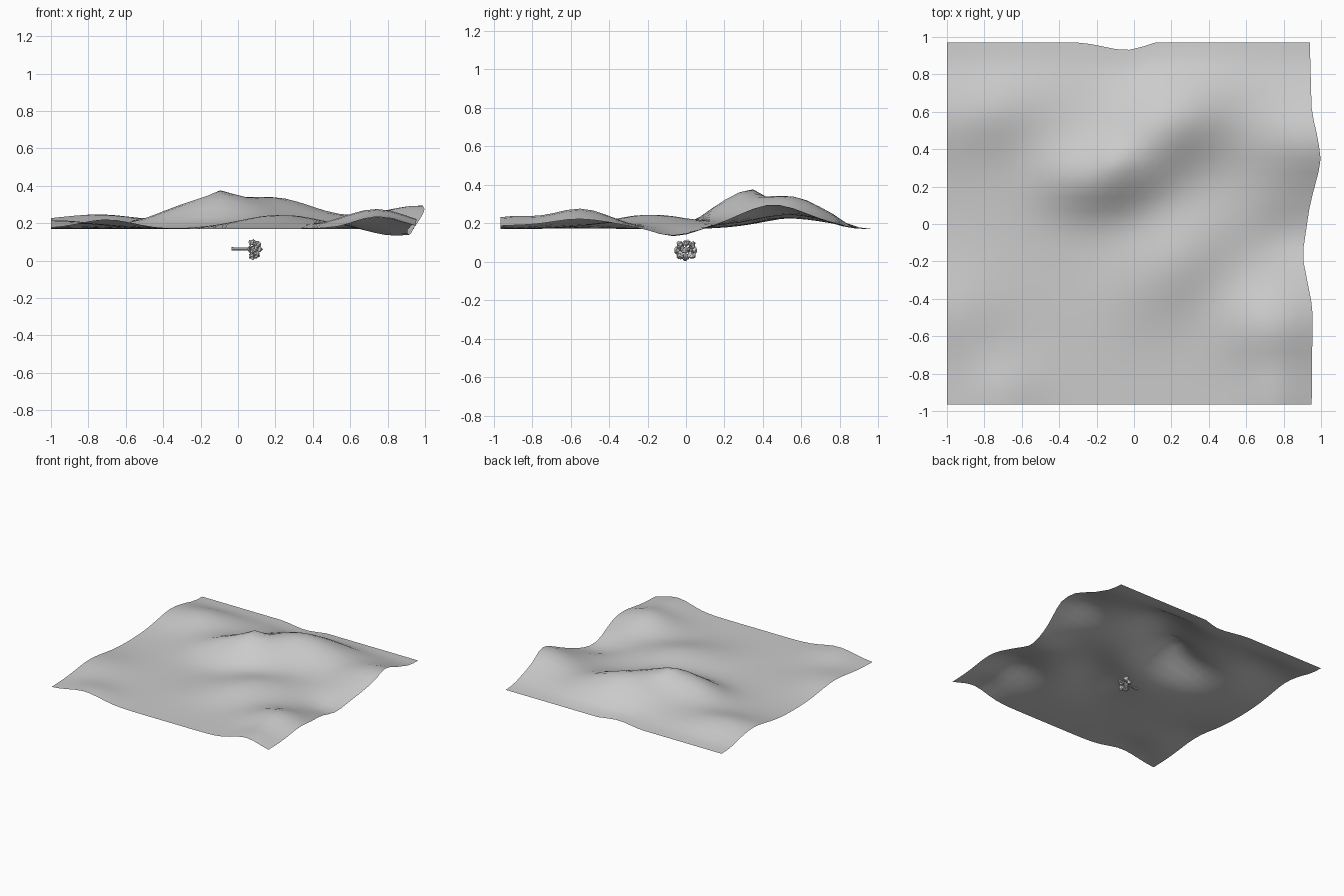
import bpy, bmesh, math, random
from mathutils import Vector

if "Cube" in bpy.data.objects:
    bpy.data.objects.remove(bpy.data.objects["Cube"])

random.seed(4)
grey = bpy.data.materials.new("plain_grey")
grey.diffuse_color = (0.6, 0.6, 0.6, 1)
grey.use_nodes = True
grey.node_tree.nodes["Principled BSDF"].inputs["Base Color"].default_value = grey.diffuse_color


def make(name, bm, smooth):
    me = bpy.data.meshes.new(name)
    bm.to_mesh(me)
    bm.free()
    me.materials.append(grey)
    for p in me.polygons:
        p.use_smooth = smooth
    ob = bpy.data.objects.new(name, me)
    bpy.context.collection.objects.link(ob)
    return ob


def lerp(points, t):
    for (a, u), (b, v) in zip(points, points[1:]):
        if t <= b:
            return u + (v - u) * max(0, t - a) / (b - a)
    return points[-1][1]


# Hills: centre x, centre y, height, spread x, spread y, turn in degrees
HILLS = [(-0.13, 0.25, 0.14, 0.21, 0.13, 8), (0.18, 0.54, 0.12, 0.23, 0.16, 25),
         (-0.10, 0.35, 0.035, 0.05, 0.05, 0), (-0.40, 0.28, 0.02, 0.12, 0.12, 0),
         (-0.75, 0.62, 0.035, 0.18, 0.12, 15), (0.97, 0.42, 0.09, 0.20, 0.16, 0),
         (0.74, -0.55, 0.105, 0.18, 0.16, 0), (0.75, -0.93, 0.06, 0.12, 0.13, 0),
         (0.23, -0.18, 0.075, 0.26, 0.17, 45), (-0.70, -0.92, 0.05, 0.14, 0.14, 0),
         (-0.95, -0.48, 0.045, 0.18, 0.18, 0), (0.84, -0.06, -0.04, 0.13, 0.10, 0)]


def height(x, y):
    z = 0.17 + 0.045 * math.exp(-((y - 0.56) / 0.19) ** 2 / 2)  # long ridge
    for cx, cy, h, sx, sy, turn in HILLS:
        c, s = math.cos(math.radians(turn)), math.sin(math.radians(turn))
        u, v = (x - cx) * c + (y - cy) * s, (y - cy) * c - (x - cx) * s
        z += h * math.exp(-(u / sx) ** 2 / 2 - (v / sy) ** 2 / 2)
    fade = min(1, (0.97 - y) / 0.2)                             # flat back edge
    return 0.17 + (z - 0.17) * max(0, fade)


# Terrain sheet with a wavy right edge and a notch in the back edge
RIGHT = [(-0.97, 0.95), (-0.45, 0.955), (-0.17, 0.90), (0.1, 0.94), (0.33, 1.0),
         (0.45, 0.985), (0.6, 0.95), (0.97, 0.94)]
BACK = [(-1, 0), (-0.27, 0), (-0.1, -0.035), (0, -0.04), (0.1, 0), (1, 0)]
N = 28
bm = bmesh.new()
grid = []
for j in range(N + 1):
    row = []
    y0 = -0.965 + 1.935 * j / N
    for i in range(N + 1):
        x0 = -1 + 1.95 * i / N
        x = x0 + (lerp(RIGHT, y0) - 0.95) * max(0, (x0 - 0.3) / 0.65)
        y = y0 + lerp(BACK, x) * max(0, (y0 - 0.6) / 0.37)
        row.append(bm.verts.new((x, y, height(x, y0))))
    grid.append(row)
for j in range(N):
    for i in range(N):
        bm.faces.new((grid[j][i], grid[j][i + 1], grid[j + 1][i + 1], grid[j + 1][i]))
make("terrain", bm, True)


# Small tree lying on its side below the sheet, pointing along +x
def limb(name, a, b, r1, r2):
    a, b = Vector(a), Vector(b)
    bm = bmesh.new()
    bmesh.ops.create_cone(bm, cap_ends=True, segments=7, radius1=r1, radius2=r2,
                          depth=(b - a).length)
    ob = make(name, bm, False)
    ob.location = (a + b) / 2
    ob.rotation_mode = 'QUATERNION'
    ob.rotation_quaternion = (b - a).to_track_quat('Z', 'Y')


limb("trunk", (-0.035, 0, 0.062), (0.07, 0, 0.062), 0.010, 0.007)

# Crown: ragged leaf clumps on short branches
for k in range(9):
    a = k * math.tau / 8
    c = Vector((0.080 + 0.02 * (k % 2), 0.042 * math.cos(a), 0.060 + 0.037 * math.sin(a)))
    if k == 8:
        c = Vector((0.11, 0, 0.062))
    limb("branch", (0.05, 0, 0.062), c, 0.004, 0.002)
    bm = bmesh.new()
    bmesh.ops.create_icosphere(bm, subdivisions=2, radius=0.019)
    for v in bm.verts:
        v.co *= random.uniform(0.6, 1.3)
    make("leaf_clump", bm, False).location = c
